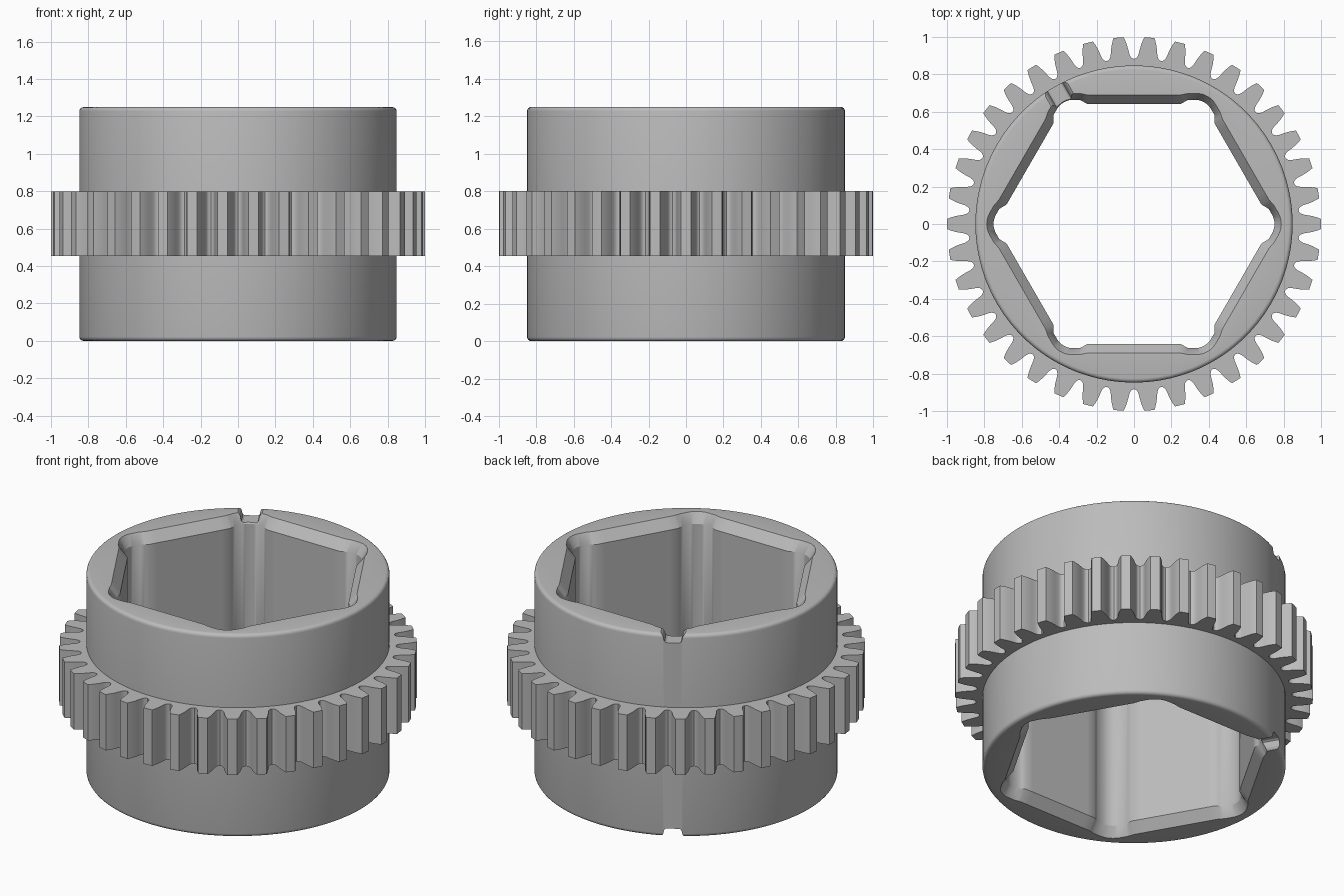
import bpy, bmesh, math
from mathutils import Matrix, Vector

cube = bpy.data.objects.get("Cube")
if cube:
    bpy.data.objects.remove(cube, do_unlink=True)

HEIGHT, RADIUS, TEETH = 1.25, 0.848, 38

steel = bpy.data.materials.new("plain grey")
steel.use_nodes = True
grey = (0.5, 0.5, 0.5, 1)
steel.diffuse_color = grey
steel.node_tree.nodes["Principled BSDF"].inputs["Base Color"].default_value = grey


def loft(name, loops, ring=False):
    """Join equal loops of points; wrap round as a ring or cap both ends."""
    bm = bmesh.new()
    rows = [[bm.verts.new(p) for p in loop] for loop in loops]
    n = len(rows[0])
    pairs = list(zip(rows, rows[1:]))
    if ring:
        pairs.append((rows[-1], rows[0]))
    else:
        bm.faces.new(rows[0])
        bm.faces.new(rows[-1])
    for a, b in pairs:
        for i in range(n):
            j = (i + 1) % n
            bm.faces.new((a[i], a[j], b[j], b[i]))
    bmesh.ops.recalc_face_normals(bm, faces=bm.faces)
    mesh = bpy.data.meshes.new(name)
    bm.to_mesh(mesh)
    bm.free()
    mesh.materials.append(steel)
    obj = bpy.data.objects.new(name, mesh)
    bpy.context.collection.objects.link(obj)
    return obj


def smooth(obj, degrees):
    bpy.ops.object.select_all(action='DESELECT')
    obj.select_set(True)
    bpy.context.view_layer.objects.active = obj
    bpy.ops.object.shade_smooth_by_angle(angle=math.radians(degrees))


def hex_outline(flat, relief, round_r):
    """Hexagon with relieved, rounded corners, as 2D points."""
    half = [(flat, t * 0.05) for t in range(1, 6)]
    half += [((flat + relief) / 2, 0.27), (relief, 0.29)]
    c = relief - round_r
    for k in range(5):
        a = math.radians(30) * k / 4
        half.append((c + round_r * math.cos(a),
                     c * math.tan(math.radians(30)) + round_r * math.sin(a)))
    side = [(d, -t) for d, t in reversed(half[:-1])] + [(flat, 0)] + half
    points = []
    for s in range(6):
        turn = Matrix.Rotation(math.radians(30 + 60 * s), 2)
        points += [turn @ Vector(p) for p in side]
    return points


def at_height(points, z):
    return [(p[0], p[1], z) for p in points]


# Sleeve: filleted round outside, chamfered hexagonal bore
bore = hex_outline(0.642, 0.664, 0.10)
mouth = hex_outline(0.69, 0.698, 0.12)
chamfer, fillet = 0.06, 0.022
rim = []
for k in range(5):
    a = math.pi / 2 * k / 4
    rim.append((RADIUS - fillet + fillet * math.sin(a), fillet - fillet * math.cos(a)))
rim += [(r, HEIGHT - z) for r, z in reversed(rim)]
loops = [at_height([p.normalized() * r for p in bore], z) for r, z in rim]
loops += [at_height(mouth, HEIGHT), at_height(bore, HEIGHT - chamfer),
          at_height(bore, chamfer), at_height(mouth, 0)]
sleeve = loft("sleeve", loops, ring=True)

# Index notches across the top and bottom rims
half = [(0.08, 0.03), (0.072, 0.002), (0.061, -0.006), (0.054, -0.018),
        (0.05, -0.036), (0.046, -0.046), (0.036, -0.052)]
profile = half + [(-w, z) for w, z in reversed(half)]
turn = Matrix.Rotation(math.radians(120), 3, 'Z')
cutters = []
for base, sign in ((HEIGHT, 1), (0, -1)):
    ends = [[turn @ Vector((r, w, base + sign * z)) for w, z in profile]
            for r in (0.5, 1.0)]
    cutter = loft("notch_cutter", ends)
    cutter.hide_render = True
    cutters.append(cutter)
    cut = sleeve.modifiers.new("notch", 'BOOLEAN')
    cut.operation = 'DIFFERENCE'
    cut.solver = 'EXACT'
    cut.object = cutter
bpy.context.view_layer.update()
graph = bpy.context.evaluated_depsgraph_get()
cut_mesh = bpy.data.meshes.new_from_object(sleeve.evaluated_get(graph))
sleeve.modifiers.clear()
sleeve.data = cut_mesh
for cutter in cutters:
    bpy.data.objects.remove(cutter, do_unlink=True)
smooth(sleeve, 30)

# Gear ring: tooth flank as (radius, half width), mirrored and repeated
flank = [(1.0, 0.027), (0.985, 0.033), (0.96, 0.041), (0.935, 0.046),
         (0.91, 0.05), (0.896, 0.055), (0.887, 0.062)]
tooth = [(r, -w / r) for r, w in reversed(flank)] + [(1.0, 0)]
tooth += [(r, w / r) for r, w in flank] + [(0.883, math.pi / TEETH)]
outer, inner = [], []
for i in range(TEETH):
    for r, a in tooth:
        a += 2 * math.pi * i / TEETH
        direction = Vector((math.cos(a), math.sin(a)))
        outer.append(direction * r)
        inner.append(direction * 0.83)
low, high = 0.455, 0.80
gear = loft("gear_ring", [at_height(inner, low), at_height(outer, low),
                          at_height(outer, high), at_height(inner, high)], ring=True)
smooth(gear, 30)
